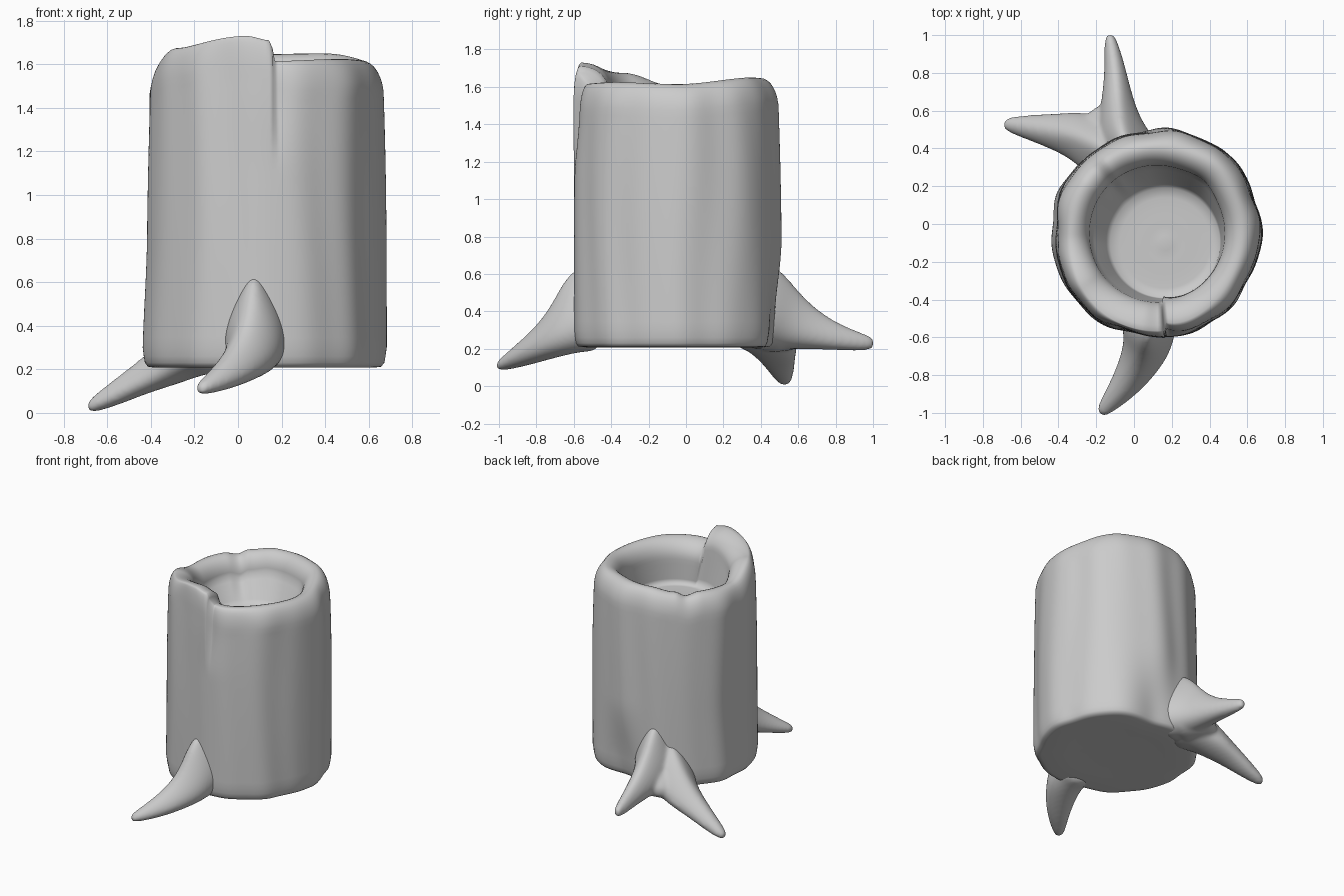
import bpy, bmesh
from math import sin, cos, pi, radians, exp
from mathutils import Vector

if "Cube" in bpy.data.objects:
    bpy.data.objects.remove(bpy.data.objects["Cube"])

N = 200
CX, CY = 0.12, -0.05
SEAM = radians(-84)


def mix(a, b, t):
    return a + (b - a) * t


def smooth(t):
    t = max(0, min(1, t))
    return t * t * (3 - 2 * t)


def table(pts, v):
    for (a, p), (b, q) in zip(pts, pts[1:]):
        if v <= b:
            return mix(p, q, smooth((v - a) / (b - a)))
    return pts[-1][1]


def loft(bm, rings):
    # skin closed rings, with a single vertex capping each end
    vs = [[bm.verts.new(p) for p in r] for r in rings]
    n = len(vs[0])
    for a, b in zip(vs, vs[1:]):
        for i in range(n):
            j = (i + 1) % n
            bm.faces.new((a[i], a[j], b[j], b[i]))
    for r, flip in ((vs[0], True), (vs[-1], False)):
        c = bm.verts.new(sum((v.co for v in r), Vector()) / n)
        for i in range(n):
            j = (i + 1) % n
            bm.faces.new((r[j], r[i], c) if flip else (r[i], r[j], c))


def finish(bm, name):
    bmesh.ops.recalc_face_normals(bm, faces=bm.faces)
    me = bpy.data.meshes.new(name)
    bm.to_mesh(me)
    bm.free()
    me.shade_smooth()
    ob = bpy.data.objects.new(name, me)
    bpy.context.collection.objects.link(ob)
    return ob


# rim height by degrees travelled counter-clockwise from the front seam
RIM = [(0, 1.615), (40, 1.625), (85, 1.615), (140, 1.65), (185, 1.645), (208, 1.62),
       (218, 1.59), (230, 1.61), (265, 1.60), (300, 1.675), (345, 1.73), (357, 1.71), (360, 1.615)]


def bark(th, z, rough=1):
    # outer radius with wandering vertical grooves and the torn seam
    w = th + 0.05 * sin(3 * z + 2 * th)
    r = 0.552 + rough * (0.006 * sin(5 * w + 1) + 0.005 * sin(9 * w + 2) + 0.003 * sin(14 * w))
    r += 0.022 * exp(-((th - radians(48)) / 0.25) ** 2)
    base = 1 - smooth((z - 0.2) / 0.6)
    r -= 0.065 * base * exp(-((th - radians(82)) / 0.25) ** 2)
    r += 0.02 * (base - 0.4) * exp(-((th - pi) / 0.5) ** 2)
    s = th - SEAM
    fade = smooth((z - 1.1) / 0.4)
    r -= 0.035 * fade * exp(-s / 0.16)
    r += 0.012 * fade * exp(-(2 * pi - s) / 0.2)
    return r


# hollow trunk
def trunk_ring(fn):
    ring = []
    for i in range(N):
        th = SEAM + 2 * pi * i / N
        r, z = fn(th, table(RIM, 360 * i / N))
        ring.append(Vector((CX + r * cos(th), CY + r * sin(th), z)))
    return ring


def crest(th):
    return 0.82 + 0.11 * max(0, cos(th + radians(105))) ** 2


rings = []
for f, z in ((0.3, 0.215), (0.6, 0.212), (0.9, 0.208), (0.955, 0.212), (0.98, 0.23), (0.99, 0.26)):
    rings.append(trunk_ring(lambda th, h: (f * bark(th, z), z)))
for k in range(26):
    t = k / 25
    rings.append(trunk_ring(lambda th, h: (bark(th, mix(0.30, h - 0.18, t)) * (1 - 0.02 * t ** 3),
                                           mix(0.30, h - 0.18, t))))
for k in range(1, 9):
    a = pi / 2 * k / 8
    rings.append(trunk_ring(lambda th, h: (bark(th, h, cos(a)) * mix(crest(th), 0.98, cos(a)),
                                           h - 0.17 * (1 - sin(a)))))
for k in range(1, 9):
    a = pi / 2 * k / 8
    rings.append(trunk_ring(lambda th, h: (bark(th, h, 0) * mix(crest(th), 0.65, sin(a)),
                                           h - 0.13 * (1 - cos(a)))))
lip = rings[-1]
FLOOR = Vector((0.165, -0.10, 1.31))
for k in range(1, 6):
    t = k / 5
    ring = []
    for i, p in enumerate(lip):
        th = SEAM + 2 * pi * i / N
        q = FLOOR + Vector((0.29 * cos(th), 0.29 * sin(th), 0))
        ring.append(Vector((mix(p.x, q.x, t), mix(p.y, q.y, t), mix(p.z, q.z, t))))
    rings.append(ring)
for r in (0.24, 0.19, 0.14, 0.09, 0.04):
    rings.append([FLOOR + Vector((r * cos(SEAM + 2 * pi * i / N), r * sin(SEAM + 2 * pi * i / N),
                                  0.006 * sin(60 * r))) for i in range(N)])
bm = bmesh.new()
loft(bm, rings)
finish(bm, "hollow_trunk")


# roots: each station is (centre, half width, half height), narrowing to a ridge on top
def add_root(bm, stations, n=24):
    rings = []
    pts = [Vector(s[0]) for s in stations]
    for i, (c, w, h) in enumerate(stations):
        d = pts[min(i + 1, len(pts) - 1)] - pts[max(i - 1, 0)]
        side = Vector((-d.y, d.x, 0)).normalized()
        up = Vector((0, 0, 1)).lerp(d.cross(side).normalized(), 0.35)
        ring = []
        sharp = 0.6 * (1 - i / (len(stations) - 1))
        for k in range(n):
            a = 2 * pi * k / n
            taper = 1 - sharp * sin(a)
            ring.append(Vector(c) + side * (w * cos(a) * taper) + up * (h * sin(a)))
        rings.append(ring)
    loft(bm, rings)


def make_roots(name, prongs, blend):
    bm = bmesh.new()
    for p in prongs:
        add_root(bm, p)
    ob = finish(bm, name)
    sub = ob.modifiers.new("round", 'SUBSURF')
    sub.levels = sub.render_levels = 2
    rem = ob.modifiers.new("merge", 'REMESH')
    rem.mode = 'VOXEL'
    rem.voxel_size = 0.012
    rem.use_smooth_shade = True
    sm = ob.modifiers.new("blend", 'SMOOTH')
    sm.factor = 0.5
    sm.iterations = blend


make_roots("front_root", [[
    ((0.09, -0.46, 0.42), 0.135, 0.235), ((0.075, -0.58, 0.41), 0.13, 0.235),
    ((0.065, -0.66, 0.32), 0.12, 0.165), ((0.015, -0.76, 0.24), 0.10, 0.105),
    ((-0.06, -0.87, 0.175), 0.075, 0.07), ((-0.145, -0.965, 0.125), 0.046, 0.04),
    ((-0.178, -1.003, 0.108), 0.026, 0.025)]], 6)

# the extra short prong is the web between the two forks
make_roots("forked_back_root", [
    [((0.00, 0.32, 0.44), 0.15, 0.25), ((-0.06, 0.45, 0.43), 0.135, 0.24),
     ((-0.08, 0.56, 0.36), 0.105, 0.17), ((-0.09, 0.68, 0.305), 0.078, 0.11),
     ((-0.10, 0.82, 0.26), 0.056, 0.07), ((-0.12, 0.95, 0.235), 0.039, 0.047),
     ((-0.13, 1.005, 0.228), 0.022, 0.032)],
    [((-0.06, 0.34, 0.39), 0.16, 0.20), ((-0.19, 0.42, 0.33), 0.15, 0.16),
     ((-0.30, 0.47, 0.245), 0.125, 0.12), ((-0.42, 0.49, 0.175), 0.095, 0.085),
     ((-0.54, 0.51, 0.105), 0.07, 0.065), ((-0.65, 0.525, 0.045), 0.046, 0.042),
     ((-0.69, 0.53, 0.025), 0.025, 0.025)],
    [((-0.08, 0.40, 0.33), 0.16, 0.16), ((-0.14, 0.50, 0.30), 0.13, 0.12),
     ((-0.19, 0.58, 0.26), 0.09, 0.07), ((-0.21, 0.61, 0.25), 0.04, 0.03)]], 14)
